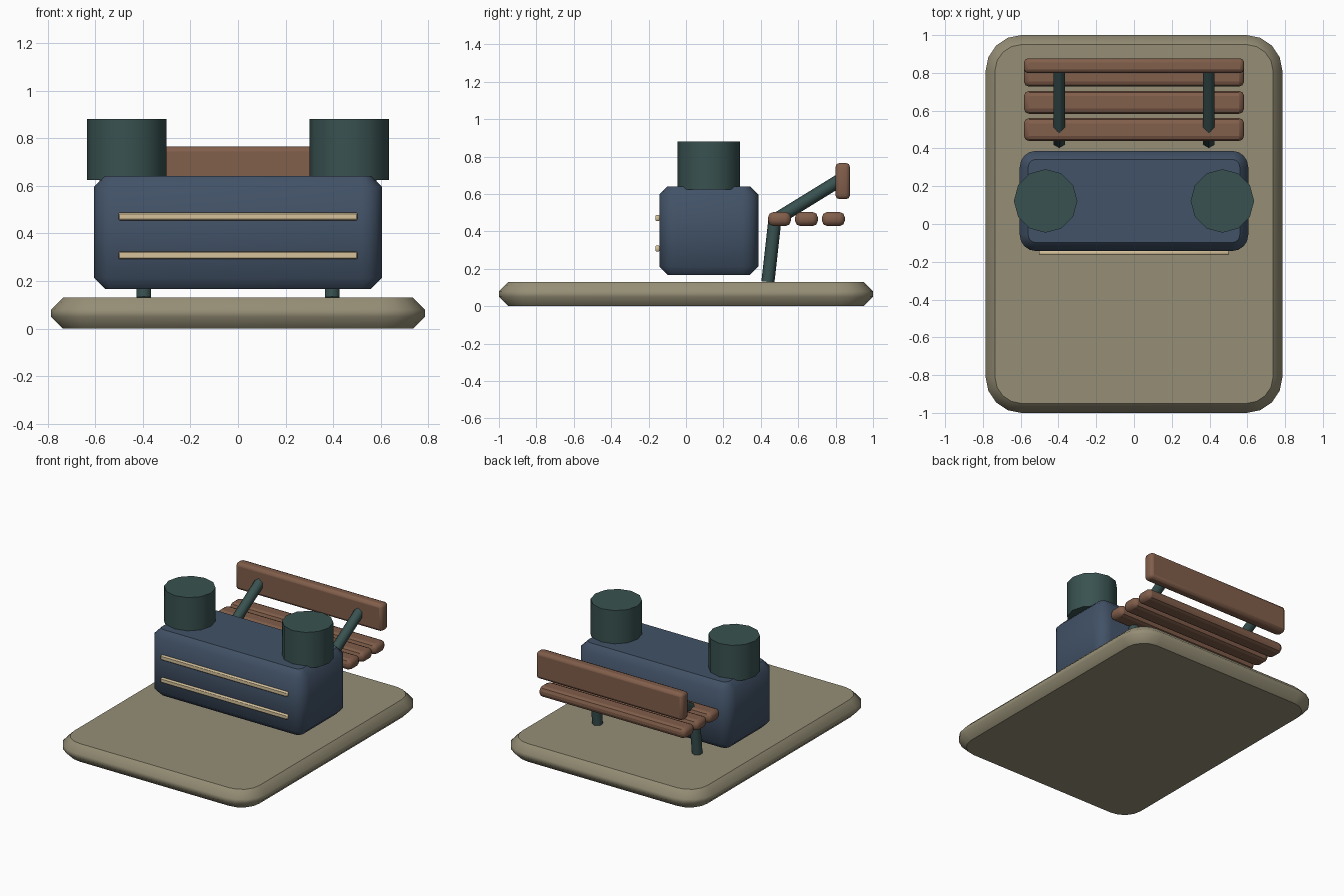
import bpy, bmesh, math
from mathutils import Vector

cube = bpy.data.objects.get("Cube")
if cube:
    bpy.data.objects.remove(cube, do_unlink=True)


def material(name, rgb):
    mat = bpy.data.materials.new(name)
    mat.use_nodes = True
    mat.diffuse_color = (*rgb, 1)
    mat.node_tree.nodes["Principled BSDF"].inputs["Base Color"].default_value = (*rgb, 1)
    return mat


STONE = material("warm stone", (0.30, 0.27, 0.18))
NAVY = material("slate navy", (0.054, 0.084, 0.135))
GREEN = material("dark green", (0.040, 0.084, 0.080))
WOOD = material("brown wood", (0.22, 0.112, 0.07))
CREAM = material("cream trim", (0.67, 0.54, 0.33))


def add_object(name, bm, mat):
    bmesh.ops.recalc_face_normals(bm, faces=bm.faces)
    mesh = bpy.data.meshes.new(name)
    bm.to_mesh(mesh)
    bm.free()
    mesh.materials.append(mat)
    obj = bpy.data.objects.new(name, mesh)
    bpy.context.collection.objects.link(obj)
    return obj


def rounded_block(name, mat, center, size, radius, chamfer, steps=4):
    """Rounded rectangle column with chamfered rims, smooth sides and flat caps."""
    bm = bmesh.new()
    hx, hy, hz = (s / 2 for s in size)
    rings = []
    for z, inset in ((-hz, chamfer), (-hz + chamfer, 0), (hz - chamfer, 0), (hz, chamfer)):
        ring = []
        for quarter, (sx, sy) in enumerate(((1, 1), (-1, 1), (-1, -1), (1, -1))):
            for i in range(steps + 1):
                a = math.pi / 2 * (quarter + i / steps)
                offset = Vector((sx * (hx - radius) + (radius - inset) * math.cos(a),
                                 sy * (hy - radius) + (radius - inset) * math.sin(a), z))
                ring.append(bm.verts.new(Vector(center) + offset))
        rings.append(ring)
    for low, high in zip(rings, rings[1:]):
        for i in range(len(low)):
            j = (i + 1) % len(low)
            bm.faces.new((low[i], low[j], high[j], high[i])).smooth = True
    bm.faces.new(rings[0])
    bm.faces.new(rings[-1])
    return add_object(name, bm, mat)


def soft_box(name, mat, center, size, bevel, segments=2):
    """Box with small rounded edges."""
    bm = bmesh.new()
    bmesh.ops.create_cube(bm, size=1)
    bmesh.ops.scale(bm, vec=size, verts=bm.verts)
    bmesh.ops.translate(bm, vec=center, verts=bm.verts)
    bmesh.ops.bevel(bm, geom=bm.edges[:], offset=bevel, segments=segments,
                    profile=0.5, affect='EDGES')
    for face in bm.faces:
        face.smooth = face.calc_area() < 0.02
    return add_object(name, bm, mat)


def rod(name, mat, start, end, radius, sides):
    """Prism between two points with smooth sides and flat ends."""
    bm = bmesh.new()
    start, end = Vector(start), Vector(end)
    axis = end - start
    bmesh.ops.create_cone(bm, cap_ends=True, segments=sides, radius1=radius,
                          radius2=radius, depth=axis.length)
    for face in bm.faces:
        face.smooth = abs(face.normal.z) < 0.5
    # rods lean only in the y-z plane
    tilt = math.atan2(-axis.y, axis.z)
    obj = add_object(name, bm, mat)
    obj.rotation_euler = (tilt, 0, 0)
    obj.location = (start + end) / 2
    return obj


# Ground slab and main box
rounded_block("ground_slab", STONE, (0, 0, 0.065), (1.572, 2, 0.13), 0.19, 0.05)
rounded_block("main_box", NAVY, (0, 0.122, 0.404), (1.21, 0.53, 0.474), 0.085, 0.045)

# Trim strips on the front of the box
for name, z in (("upper_trim", 0.471), ("lower_trim", 0.308)):
    soft_box(name, CREAM, (0, -0.152, z), (1.006, 0.024, 0.032), 0.005, 1)

# Drums on the box and metal frame of the bench, one per side
for side, s in (("left", 1), ("right", -1)):
    rod(side + "_drum", GREEN, (s * 0.468, 0.122, 0.624), (s * 0.468, 0.122, 0.88), 0.168, 12)
    x = s * 0.396
    rod(side + "_bench_leg", GREEN, (x, 0.438, 0.13), (x, 0.475, 0.46), 0.035, 6)
    rod(side + "_back_strut", GREEN, (x, 0.50, 0.475), (x, 0.825, 0.675), 0.035, 6)

# Bench slats and backrest
for i in range(3):
    soft_box(f"seat_slat_{i + 1}", WOOD, (0, 0.5 + 0.144 * i, 0.466), (1.166, 0.122, 0.075), 0.028)
soft_box("backrest", WOOD, (0, 0.838, 0.669), (1.166, 0.078, 0.194), 0.022)
